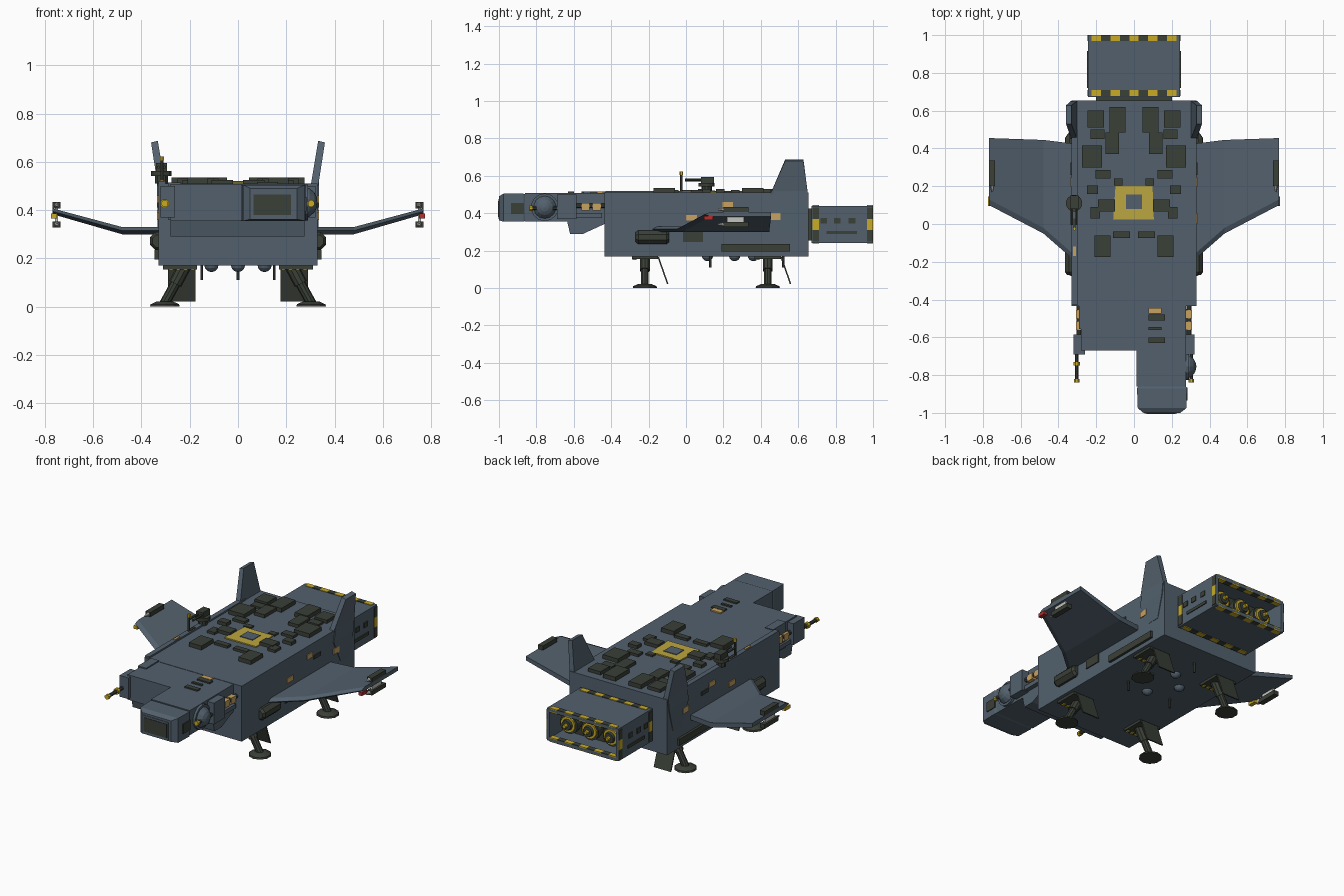
import bpy, bmesh, math
from mathutils import Vector


def material(name, rgb):
    m = bpy.data.materials.new(name)
    m.diffuse_color = (*rgb, 1)
    return m


SLATE = material("slate_hull", (0.085, 0.118, 0.152))
DARK = material("dark_olive", (0.042, 0.050, 0.038))
PAD = material("pad_yellow", (0.50, 0.38, 0.05))
HAZ = material("hazard_yellow", (0.58, 0.41, 0.02))
TAN = material("lit_window", (0.58, 0.36, 0.12))
RED = material("red_lamp", (0.45, 0.03, 0.025))
WHITE = material("pale_tip", (0.55, 0.55, 0.52))


def loft(name, rings, mat):
    """Solid skinned through equal-length rings of points."""
    bm = bmesh.new()
    vs = [[bm.verts.new(p) for p in r] for r in rings]
    n = len(vs[0])
    for a, b in zip(vs, vs[1:]):
        for i in range(n):
            j = (i + 1) % n
            bm.faces.new((a[i], a[j], b[j], b[i]))
    bm.faces.new(vs[0][::-1])
    bm.faces.new(vs[-1])
    bmesh.ops.recalc_face_normals(bm, faces=bm.faces)
    me = bpy.data.meshes.new(name)
    bm.to_mesh(me)
    bm.free()
    me.materials.append(mat)
    ob = bpy.data.objects.new(name, me)
    bpy.context.collection.objects.link(ob)
    return ob


def rect(x0, x1, z0, z1, y):
    return [(x0, y, z0), (x1, y, z0), (x1, y, z1), (x0, y, z1)]


def box(name, x0, x1, y0, y1, z0, z1, mat):
    return loft(name, [rect(x0, x1, z0, z1, y0), rect(x0, x1, z0, z1, y1)], mat)


def sbox(name, s, x0, x1, *rest):
    """Box on side s (+1 right, -1 left)."""
    a, b = sorted((s * x0, s * x1))
    return box(name, a, b, *rest)


def tube(name, pts, mat, seg=10):
    """Turned solid: (point, radius) stations along a straight line."""
    p0, p1 = Vector(pts[0][0]), Vector(pts[-1][0])
    q = (p1 - p0).to_track_quat('Z', 'Y')
    rings = []
    for p, r in pts:
        rings.append([Vector(p) + q @ Vector((r * math.cos(2 * math.pi * (i + .5) / seg),
                      r * math.sin(2 * math.pi * (i + .5) / seg), 0)) for i in range(seg)])
    return loft(name, rings, mat)


def dome(name, c, axis, r, h, mat):
    c, axis = Vector(c), Vector(axis)
    ang = [math.radians(a) for a in (0, 25, 50, 70, 86)]
    return tube(name, [(c + axis * h * math.sin(a), r * math.cos(a)) for a in ang], mat, 14)


# Main hull and stepped nose block
box("main_hull", -.33, .33, -.435, .655, .17, .51, SLATE)
prof = [(-.43, .508), (-.67, .508), (-.67, .355), (-.635, .355), (-.62, .29), (-.55, .29), (-.43, .345)]
loft("nose_block", [[(x, y, z) for y, z in prof] for x in (-.28, .275)], SLATE)
box("nose_step", -.29, -.235, -.555, -.43, .36, .515, SLATE)

# Offset cockpit
box("cockpit_neck", .012, .275, -.86, -.66, .357, .508, SLATE)
loft("cockpit_head", [rect(.03, .265, .365, .495, -.84), rect(.016, .28, .355, .505, -.87),
                      rect(.02, .277, .355, .505, -.975), rect(.05, .245, .362, .49, -1.0)], SLATE)
box("cockpit_window_frame", .055, .228, -1.003, -.99, .37, .477, SLATE)
box("cockpit_window", .065, .22, -1.006, -.99, .38, .465, DARK)
box("cockpit_side_window", .27, .284, -.935, -.865, .395, .455, DARK)

# Nose roof details
for y0, y1, x1, m in ((-.475, -.445, .145, TAN), (-.51, -.478, .165, DARK),
                      (-.56, -.545, .145, DARK), (-.63, -.60, .165, DARK)):
    box("nose_roof_vent", .078, x1, y0, y1, .50, .516, m)

# Nose side guns
for s in (1, -1):
    sbox("gun_housing", s, .26, .32, -.69, -.585, .37, .50, SLATE)
    sbox("gun_rear_box", s, .27, .302, -.59, -.45, .375, .40, SLATE)
    tube("gun_pipe", [((s * .292, -.6, .44), .014), ((s * .292, -.43, .44), .014)], DARK, 8)
    tube("gun_barrel", [((s * .303, -.68, .427), .011), ((s * .303, -.83, .427), .011)], DARK, 8)
    tube("gun_collar", [((s * .303, -.73, .427), .019), ((s * .303, -.75, .427), .019)], HAZ, 8)
    tube("gun_muzzle", [((s * .303, -.82, .427), .015), ((s * .303, -.838, .427), .015)], HAZ, 8)
    for y in (-.56, -.50):
        sbox("nose_side_window", s, .27, .306, y, y + .045, .415, .455, TAN)
dome("sensor_dome", (.27, -.755, .432), (1, 0, 0), .065, .06, SLATE)
tube("sensor_ring", [((.27, -.755, .432), .074), ((.29, -.755, .432), .074)], SLATE, 14)

# Roof equipment boxes, mirrored
roof = [(.16, .245, .51, .60, .53), (.045, .13, .485, .62, .535), (.08, .15, .37, .485, .53),
        (.17, .275, .30, .415, .535), (.125, .205, .24, .285, .525), (.155, .23, .45, .50, .522),
        (.10, .19, .065, .13, .53), (.18, .23, .03, .09, .525), (.06, .105, .205, .24, .52),
        (.125, .21, -.175, -.06, .535), (.02, .11, -.075, -.04, .525), (.19, .25, .16, .205, .53)]
for s in (1, -1):
    for x0, x1, y0, y1, z in roof:
        sbox("roof_box", s, x0, x1, y0, y1, .505, z, DARK)

# Roof hatch pad: yellow frame with plain centre
loft("roof_pad", [[(-.11, .025, z), (.105, .025, z), (.098, .2, z), (-.098, .2, z)] for z in (.508, .517)], PAD)
box("roof_pad_centre", -.043, .043, .08, .155, .51, .521, SLATE)

# Left roof rail, antenna and turret
box("roof_rail", -.33, -.30, -.43, .50, .50, .52, SLATE)
for y in (-.17, -.02):
    box("rail_marker", -.322, -.308, y, y + .05, .515, .524, TAN if y < -.1 else DARK)
tube("antenna", [((-.315, -.025, .51), .007), ((-.315, -.025, .61), .007)], DARK, 6)
tube("antenna_tip", [((-.315, -.025, .605), .01), ((-.315, -.025, .623), .01)], HAZ, 6)
tube("turret_post", [((-.317, .11, .51), .028), ((-.317, .11, .55), .028)], DARK)
tube("turret_disc", [((-.317, .11, .542), .044), ((-.317, .11, .562), .044)], DARK, 12)
box("turret_block", -.34, -.295, .08, .15, .56, .595, DARK)
for x in (-.33, -.304):
    tube("turret_barrel", [((x, .09, .578), .007), ((x, -.005, .578), .007)], DARK, 6)

for s in (1, -1):
    # Cranked wing
    secs = [(.32, .315, -.19, .425, .015), (.48, .315, -.05, .445, .015), (.768, .395, .10, .455, .012)]
    loft("wing", [[(s * x, a, z), (s * x, a + .03, z + t), (s * x, b, z + t), (s * x, b, z - t),
                   (s * x, a + .03, z - t)] for x, z, a, b, t in secs], SLATE)
    # Wing tip pods and lamp
    for z in (.42, .34):
        sbox("tip_pod", s, .735, .768, .20, .335, z - .013, z + .013, DARK)
        tube("pod_nose", [((s * .75, .202, z), .012), ((s * .75, .17, z), .004)], WHITE, 8)
        sbox("pod_pylon", s, .745, .757, .22, .31, min(z, .39), max(z, .39), WHITE)
    sbox("wing_lamp", s, .75, .774, .095, .145, .365, .385, RED if s > 0 else HAZ)
    # Tail fin
    loft("tail_fin", [[(s * (.297 + d), .45, .50), (s * (.328 + d), .45, .50), (s * (.328 + d), .652, .50),
                       (s * (.297 + d), .652, .50)] if not k else
                      [(s * .332, .53, .687), (s * .36, .53, .68), (s * .36, .628, .68), (s * .332, .628, .687)]
                      for k, d in ((0, .004), (1, 0))], SLATE)
    loft("fin_root", [[(s * .32, y0, z0), (s * x1, y0, z0), (s * x1, y1, z0), (s * .32, y1, z0)]
                      for z0, y0, y1, x1 in ((.30, .52, .60, .332), (.44, .45, .64, .335), (.52, .47, .65, .335))], SLATE)
    # Flank tanks
    tube("front_tank", [((s * .328, -.27, .272), .028), ((s * .328, -.255, .272), .04),
                        ((s * .328, -.105, .272), .04), ((s * .328, -.09, .272), .028)], DARK, 8)
    sbox("lower_strip", s, .32, .345, .19, .555, .195, .235, DARK)
    sbox("side_panel", s, .32, .336, -.015, .09, .245, .30, DARK)
    # Side windows
    for y0, y1, z0, z1, m in ((.45, .505, .365, .40, TAN), (0, .058, .36, .39, TAN),
                              (.195, .25, .43, .46, TAN), (.26, .325, .41, .432, DARK)):
        sbox("side_window", s, .32, .335, y0, y1, z0, z1, m)

# Engine block: open box at the rear
box("engine_neck", -.2, .2, .64, .69, .255, .425, DARK)
box("engine_bulkhead", -.24, .24, .672, .86, .245, .437, SLATE)
for z0, z1 in ((.242, .258), (.424, .44)):
    box("engine_wall", -.243, .243, .672, 1, z0, z1, SLATE)
for s in (1, -1):
    sbox("engine_wall", s, .227, .243, .672, 1, .25, .43, SLATE)
    sbox("engine_slit", s, .235, .248, .75, .915, .288, .306, DARK)
    for y in (.72, .79, .87):
        sbox("engine_port", s, .235, .248, y, y + .035, .345, .375, DARK)
box("engine_back_plate", -.228, .228, .855, .865, .256, .426, DARK)

# Hazard stripes around both engine rims
for y0, y1 in ((.677, .71), (.968, 1.0)):
    for i in range(9):
        m = DARK if i % 2 else HAZ
        x = -.225 + .05 * i
        for z0, z1 in ((.436, .444), (.238, .246)):
            box("hazard_stripe", x, x + .05, y0, y1, z0, z1, m)
        if y1 > .9:
            for z0, z1 in ((.418, .425), (.257, .264)):
                box("hazard_inner", x, x + .05, y0, y1, z0, z1, m)
    for s in (1, -1):
        for z0, z1, m in ((.25, .31, DARK), (.31, .37, HAZ), (.37, .43, DARK)):
            sbox("hazard_side", s, .24, .247, y0, y1, z0, z1, m)

# Three thrusters
for x in (-.145, 0, .145):
    tube("thruster_bell", [((x, .85, .34), .045), ((x, .90, .34), .06), ((x, .93, .34), .06)], DARK, 12)
    tube("thruster_ring", [((x, .925, .34), .048), ((x, .94, .34), .048)], HAZ, 12)
    tube("thruster_core", [((x, .93, .34), .036), ((x, .955, .34), .03)], DARK, 12)
    tube("thruster_tip", [((x, .95, .34), .014), ((x, .975, .34), .01)], HAZ, 8)

# Landing gear: bay, strut, foot and bay door
for s in (1, -1):
    for y in (-.22, .437):
        sbox("gear_bay", s, .17, .31, y - .07, y + .07, .155, .175, DARK)
        for i in range(4):
            sbox("bay_stripe", s, .18 + .03 * i, .195 + .03 * i, y - .066, y - .045, .15, .158, HAZ)
        tube("gear_strut", [((s * .22, y, .17), .028), ((s * .26, y, .095), .028)], DARK)
        tube("gear_piston", [((s * .24, y, .13), .021), ((s * .305, y, .012), .021)], DARK)
        tube("gear_foot", [((s * .303, y, 0), .065), ((s * .303, y, .01), .062), ((s * .303, y, .022), .035)], DARK, 10)
        loft("gear_door", [[(s * x, y + .068, .165), (s * x, y + .076, .165), (s * x, y + .126, .022),
                            (s * x, y + .118, .022)] for x in (.175, .29)], DARK)

# Belly domes and antennas
for x, y in ((0, .115), (-.11, .26), (.11, .26), (0, .36)):
    dome("belly_dome", (x, y, .172), (0, 0, -1), .03, .028, SLATE)
for x, y in ((-.15, .13), (.15, .13), (0, .52)):
    tube("belly_antenna", [((x, y, .17), .007), ((x, y, .11), .007)], DARK, 6)
